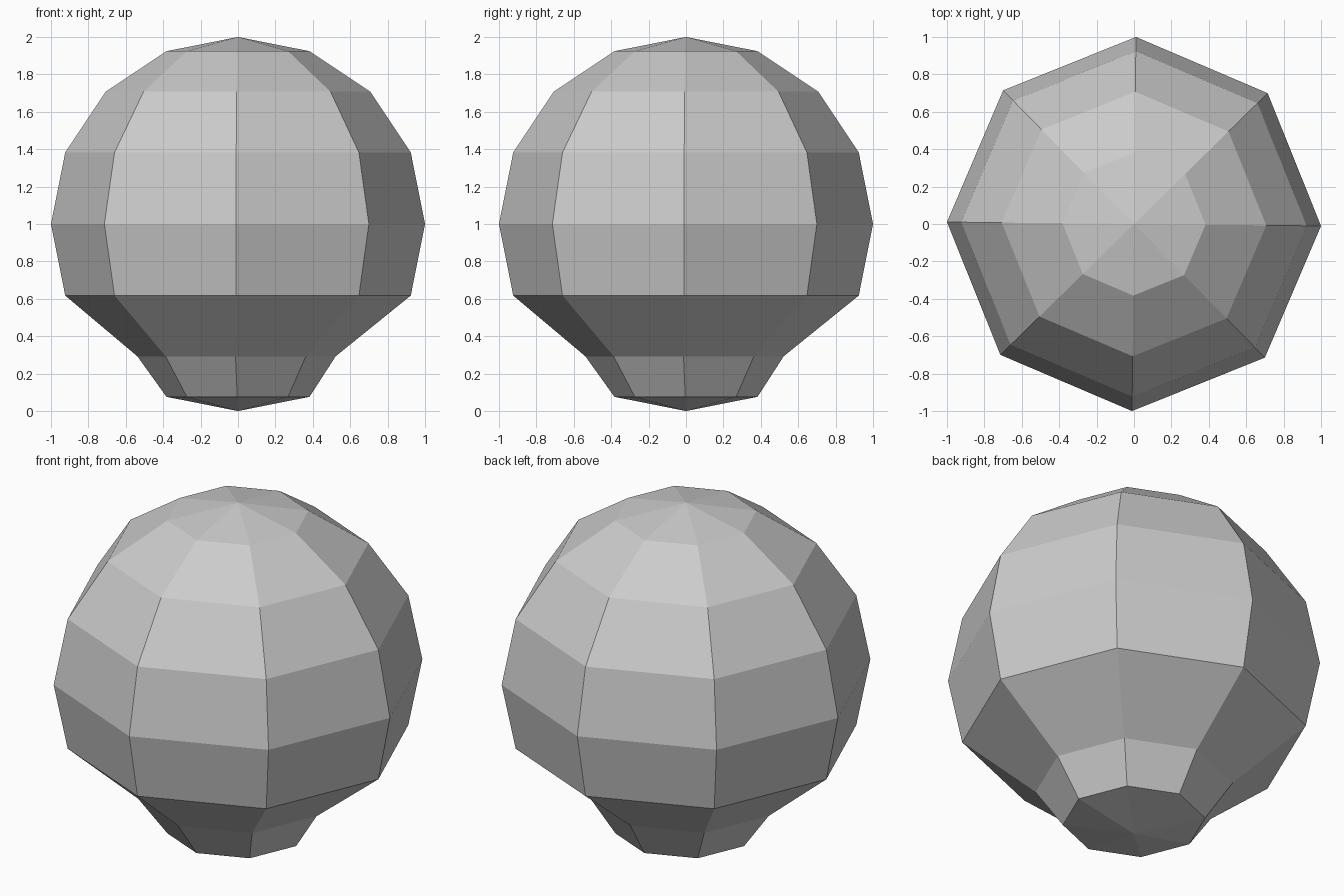
import bpy
import bmesh
from math import radians
from mathutils import Matrix, Vector

SEGMENTS, RINGS = 8, 8
NECK_SCALE = 0.75                      # narrowing of the ring above the base
NECK_SHIFT = Vector((-0.008, -0.008, 0))

cube = bpy.data.objects.get("Cube")
if cube:
    bpy.data.objects.remove(cube, do_unlink=True)


def flat_material(name, color):
    mat = bpy.data.materials.new(name)
    mat.use_nodes = True
    mat.diffuse_color = color
    mat.node_tree.nodes["Principled BSDF"].inputs["Base Color"].default_value = color
    return mat


# Low-poly faceted ball resting on its pole
bm = bmesh.new()
bmesh.ops.create_uvsphere(bm, u_segments=SEGMENTS, v_segments=RINGS, radius=1)
bmesh.ops.rotate(bm, verts=bm.verts, matrix=Matrix.Rotation(radians(-0.6), 3, "Z"))
bmesh.ops.translate(bm, verts=bm.verts, vec=(0, 0, 1))

# Pinched neck: pull the second ring from the bottom inward
for v in bm.verts:
    if 0.2 < v.co.z < 0.4:
        v.co.x *= NECK_SCALE
        v.co.y *= NECK_SCALE
        v.co += NECK_SHIFT

bmesh.ops.recalc_face_normals(bm, faces=bm.faces)
mesh = bpy.data.meshes.new("pinched_ball")
bm.to_mesh(mesh)
bm.free()
mesh.materials.append(flat_material("light grey", (0.6, 0.6, 0.6, 1)))
ball = bpy.data.objects.new("pinched_ball", mesh)
bpy.context.collection.objects.link(ball)
